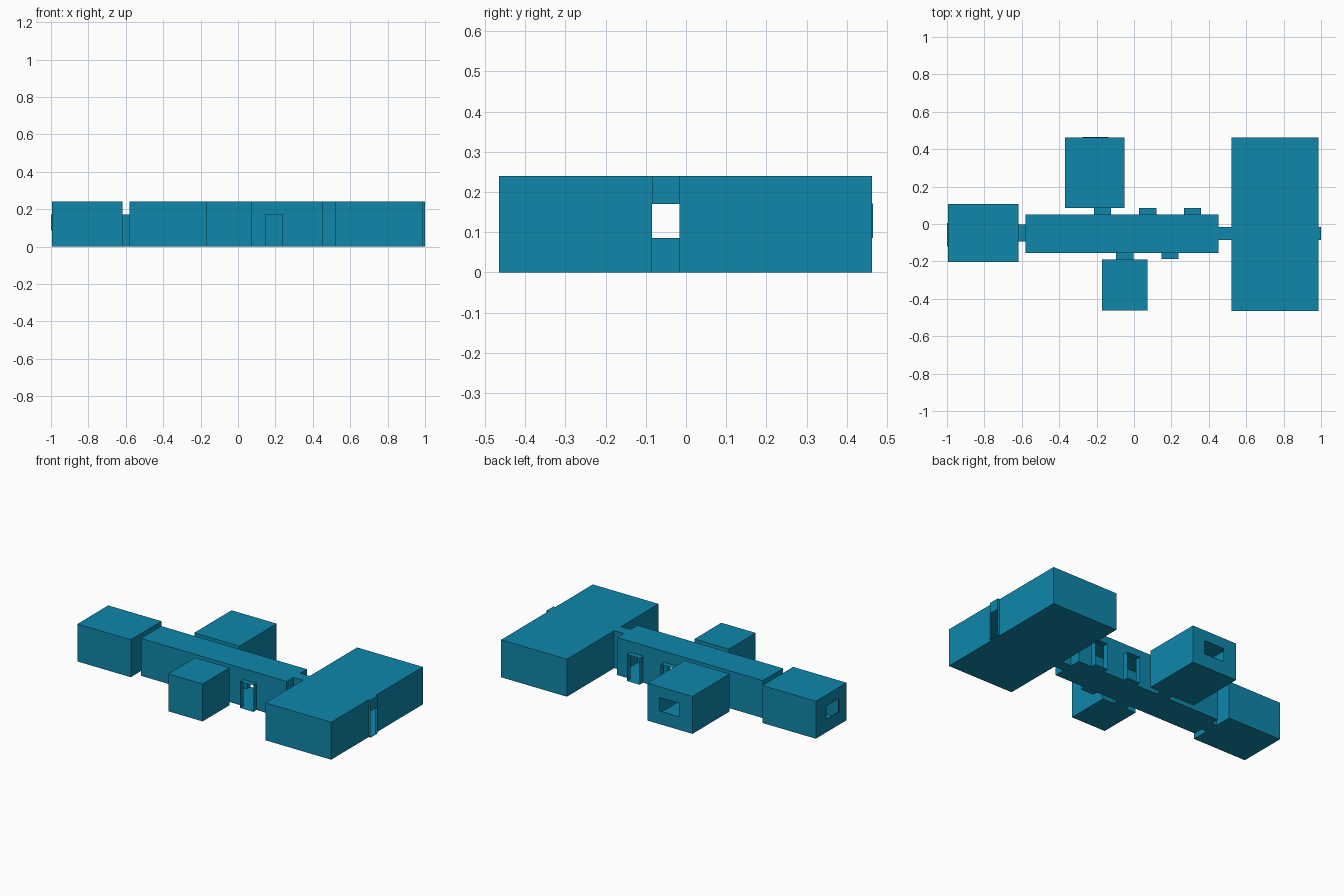
import bpy, bmesh

if "Cube" in bpy.data.objects:
    bpy.data.objects.remove(bpy.data.objects["Cube"])

H = 0.24       # room height
D = 0.17       # door height
W0 = 0.086     # window sill height

teal = bpy.data.materials.new("teal")
teal.diffuse_color = (0.0045, 0.245, 0.41, 1)
teal.use_nodes = True
teal.node_tree.nodes["Principled BSDF"].inputs["Base Color"].default_value = teal.diffuse_color


def finish(bm, name):
    bmesh.ops.remove_doubles(bm, verts=bm.verts, dist=1e-5)
    me = bpy.data.meshes.new(name)
    bm.to_mesh(me)
    bm.free()
    me.materials.append(teal)
    ob = bpy.data.objects.new(name, me)
    bpy.context.collection.objects.link(ob)


def quad(bm, pts, out):
    """Add a quad whose normal points along out."""
    f = bm.faces.new([bm.verts.new(p) for p in pts])
    f.normal_update()
    if f.normal.dot(out) < 0:
        f.normal_flip()


def wall(bm, axis, pos, sign, a, b, holes):
    """Upright wall across an axis, split around openings (u0, u1, z0, z1)."""
    us = sorted({a, b, *[u for h in holes for u in h[:2]]})
    zs = sorted({0, H, *[z for h in holes for z in h[2:]]})
    out = (sign, 0, 0) if axis == 'x' else (0, sign, 0)
    for u0, u1 in zip(us, us[1:]):
        for z0, z1 in zip(zs, zs[1:]):
            u, z = (u0 + u1) / 2, (z0 + z1) / 2
            if any(h[0] < u < h[1] and h[2] < z < h[3] for h in holes):
                continue
            corners = ((u0, z0), (u1, z0), (u1, z1), (u0, z1))
            quad(bm, [(pos, p, q) if axis == 'x' else (p, pos, q)
                      for p, q in corners], out)


def room(name, x0, x1, y0, y1, left=(), right=(), front=(), back=()):
    """Thin room shell with openings in each wall."""
    bm = bmesh.new()
    for z, s in ((0, -1), (H, 1)):
        quad(bm, [(x0, y0, z), (x1, y0, z), (x1, y1, z), (x0, y1, z)], (0, 0, s))
    wall(bm, 'x', x0, -1, y0, y1, left)
    wall(bm, 'x', x1, 1, y0, y1, right)
    wall(bm, 'y', y0, -1, x0, x1, front)
    wall(bm, 'y', y1, 1, x0, x1, back)
    finish(bm, name)


def sleeve(name, axis, p0, p1, hole, lintel=None):
    """Open-ended rectangular tube lining a doorway or window."""
    u0, u1, z0, z1 = hole
    bm = bmesh.new()
    ring = [(u0, z0), (u1, z0), (u1, z1), (u0, z1)]
    outs = [(0, -1), (1, 0), (0, 1), (-1, 0)]

    def put(p, u, z):
        return (p, u, z) if axis == 'x' else (u, p, z)
    for i in range(4):
        a, b = ring[i], ring[(i + 1) % 4]
        quad(bm, [put(p0, *a), put(p0, *b), put(p1, *b), put(p1, *a)],
             put(0, *outs[i]))
    if lintel is not None:
        quad(bm, [put(lintel, u0, D), put(lintel, u1, D),
                  put(lintel, u1, z1), put(lintel, u0, z1)], put(1, 0, 0))
    finish(bm, name)


# Openings: (from, to, bottom, top)
door_w = (-0.093, -0.003, 0, D)
door_n = [(-0.213, -0.122, 0, D), (0.028, 0.119, 0, D), (0.268, 0.359, 0, D)]
door_s = [(-0.095, -0.003, 0, D), (0.146, 0.239, 0, D)]
door_e = (-0.085, -0.016, 0, H)
win_w = (-0.12, 0.005, W0, 0.171)
win_n = (-0.275, -0.137, W0, 0.171)

# Rooms
room("corridor", -0.58, 0.453, -0.154, 0.051,
     left=[door_w], right=[door_e], front=door_s, back=door_n)
room("west_room", -0.995, -0.617, -0.204, 0.107, left=[win_w], right=[door_w])
room("north_room", -0.37, -0.05, 0.086, 0.463, front=[door_n[0]], back=[win_n])
room("south_room", -0.17, 0.073, -0.462, -0.19, back=[door_s[0]])
room("east_hall", 0.52, 0.986, -0.465, 0.463, left=[door_e], right=[door_e])

# Doorways
sleeve("west_doorway", 'x', -0.617, -0.58, door_w)
sleeve("east_passage", 'x', 0.453, 0.52, door_e)
sleeve("east_exit", 'x', 0.986, 1.0, door_e, lintel=1.0)
for i, d in enumerate(door_n):
    sleeve(f"north_doorway_{i + 1}", 'y', 0.051, 0.086, d)
sleeve("south_doorway_1", 'y', -0.19, -0.154, door_s[0])
sleeve("south_doorway_2", 'y', -0.186, -0.154, door_s[1])

# Window reveals
sleeve("west_window", 'x', -1.0, -0.995, win_w)
sleeve("north_window", 'y', 0.463, 0.465, win_n)
